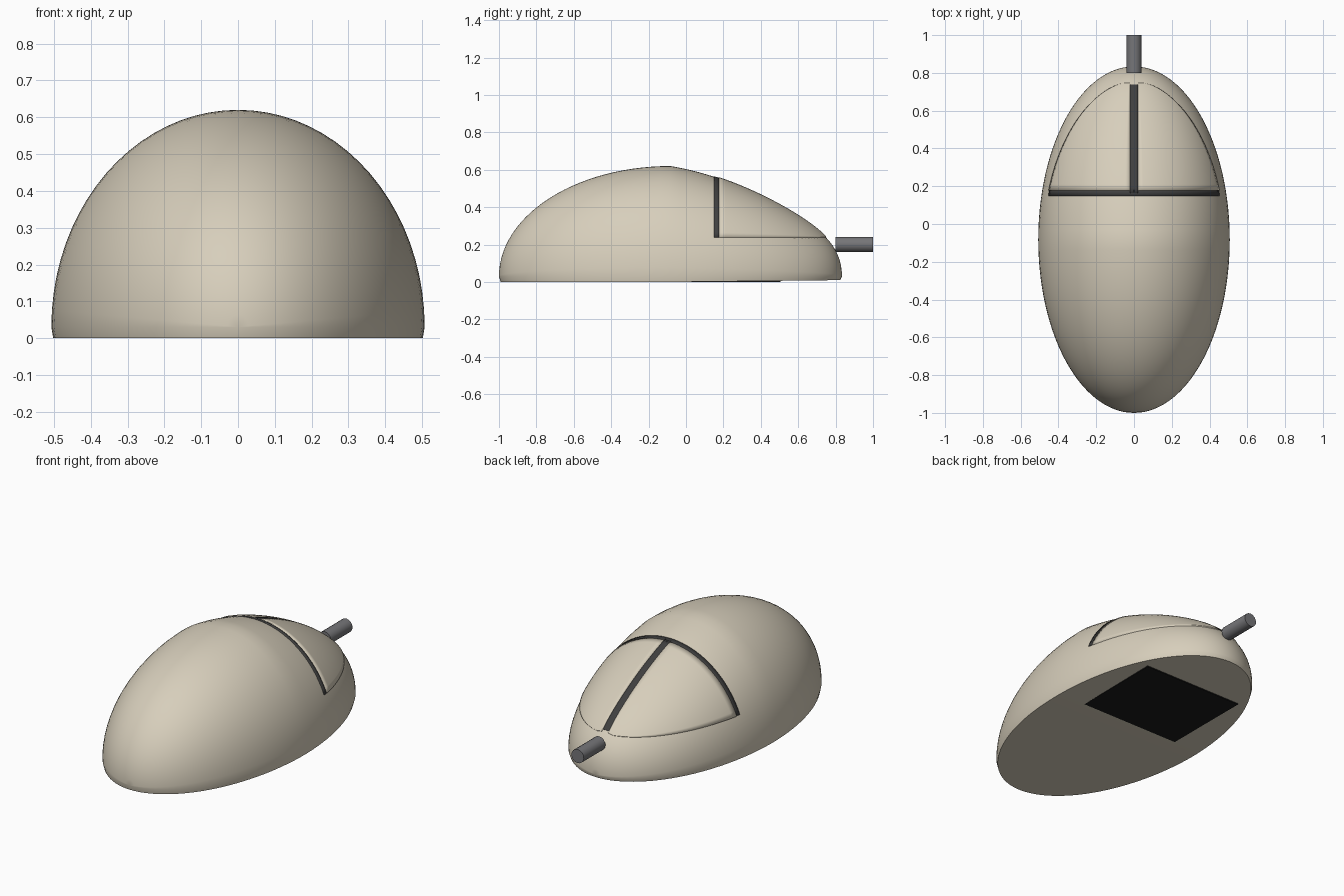
import bpy, bmesh
from math import sin, cos, pi, sqrt, acos, asin

if "Cube" in bpy.data.objects:
    bpy.data.objects.remove(bpy.data.objects["Cube"])

YC, LEN, HALF_W, RIM, SPLIT = -0.083, 0.917, 0.507, 0.03, 0.24


def material(name, rgb):
    m = bpy.data.materials.new(name)
    m.diffuse_color = (*rgb, 1)
    m.use_nodes = True
    m.node_tree.nodes["Principled BSDF"].inputs["Base Color"].default_value = m.diffuse_color
    return m


BEIGE = material("beige_plastic", (0.68, 0.62, 0.50))
DARK = material("dark_gap", (0.05, 0.05, 0.05))
BLACK = material("black_pad", (0.01, 0.01, 0.01))
GREY = material("grey_cord", (0.18, 0.18, 0.19))


def section(y):
    """Half width and height above the rim of the shell at y."""
    t = max(-1, min(1, (y - YC) / LEN))
    s = sqrt(1 - t * t)
    f = 0.59 if t < 0 else 0.59 - 0.155 * t + 0.1 * t ** 8
    return HALF_W * s, f * s


def shell(y, a, off=0):
    w, h = section(y)
    return ((w + off) * cos(a), y, RIM + (h + off) * sin(a))


def finish(bm, name, mat, smooth=True):
    me = bpy.data.meshes.new(name)
    bm.to_mesh(me)
    bm.free()
    ob = bpy.data.objects.new(name, me)
    bpy.context.collection.objects.link(ob)
    me.materials.append(mat)
    if smooth:
        bpy.ops.object.select_all(action='DESELECT')
        ob.select_set(True)
        bpy.context.view_layer.objects.active = ob
        bpy.ops.object.shade_smooth_by_angle(angle=0.6)
    return ob


# Egg-shaped shell with a slightly tucked-in flat base
bm = bmesh.new()
N, M = 56, 40
rings = []
for i in range(N + 1):
    t = -cos(pi * i / N)
    y = YC + LEN * t
    w = section(y)[0] * 0.99
    yb, zb = YC + LEN * t * 0.99, 0.01 * max(t, 0)
    pts = [(w, yb, zb)] + [shell(y, pi * j / M) for j in range(M + 1)] + [(-w, yb, zb)]
    rings.append([bm.verts.new(p) for p in pts])
for a, b in zip(rings, rings[1:]):
    for j in range(len(a)):
        k = (j + 1) % len(a)
        bm.faces.new((a[j], b[j], b[k], a[k]))
bmesh.ops.remove_doubles(bm, verts=bm.verts, dist=1e-5)
bmesh.ops.recalc_face_normals(bm, faces=bm.faces)
finish(bm, "shell", BEIGE)


def low(y, off):
    """Angle at which the shell meets the button split height."""
    return asin(min(1, (SPLIT - RIM) / (section(y)[1] + off)))


def patch(name, mat, y0, y1, angles, off, ny, na):
    """Thin plate that follows the shell between two y values and two angles."""
    bm = bmesh.new()
    grid = []
    for i in range(ny + 1):
        y = y0 + (y1 - y0) * sin(pi / 2 * i / ny)
        a0, a1 = angles(y)
        grid.append([bm.verts.new(shell(y, a0 + (a1 - a0) * j / na, off)) for j in range(na + 1)])
    for r, q in zip(grid, grid[1:]):
        for j in range(na):
            bm.faces.new((r[j], q[j], q[j + 1], r[j + 1]))
    ob = finish(bm, name, mat)
    mod = ob.modifiers.new("thickness", 'SOLIDIFY')
    mod.thickness, mod.offset = 0.02, -1
    return ob


def seam(y):
    return acos(0.02 / section(y)[0])


# Two raised buttons
OFF = 0.007


def right_span(y):
    return min(low(y, OFF), seam(y) - 0.01), seam(y)


def left_span(y):
    a, b = right_span(y)
    return pi - b, pi - a


patch("right_button", BEIGE, 0.178, 0.748, right_span, OFF, 28, 20)
patch("left_button", BEIGE, 0.178, 0.748, left_span, OFF, 28, 20)

# Dark gaps behind and between the buttons
patch("cross_gap", DARK, 0.15, 0.18, lambda y: (low(y, 0.003), pi - low(y, 0.003)), 0.003, 2, 40)
patch("centre_gap", DARK, 0.165, 0.738, lambda y: (seam(y), pi - seam(y)), 0.003, 28, 4)

# Cord stub at the nose
bpy.ops.mesh.primitive_cylinder_add(vertices=16, radius=0.04, depth=0.2,
                                    location=(0, 0.9, 0.2), rotation=(pi / 2, 0, 0))
cord = bpy.context.object
cord.name = "cord"
cord.data.materials.append(GREY)
bpy.ops.object.shade_smooth_by_angle(angle=0.6)

# Flat pad under the base
bpy.ops.mesh.primitive_cube_add(size=1, location=(0, -0.06, 0.0055))
pad = bpy.context.object
pad.name = "base_pad"
pad.scale = (0.65, 1.13, 0.01)
pad.data.materials.append(BLACK)
